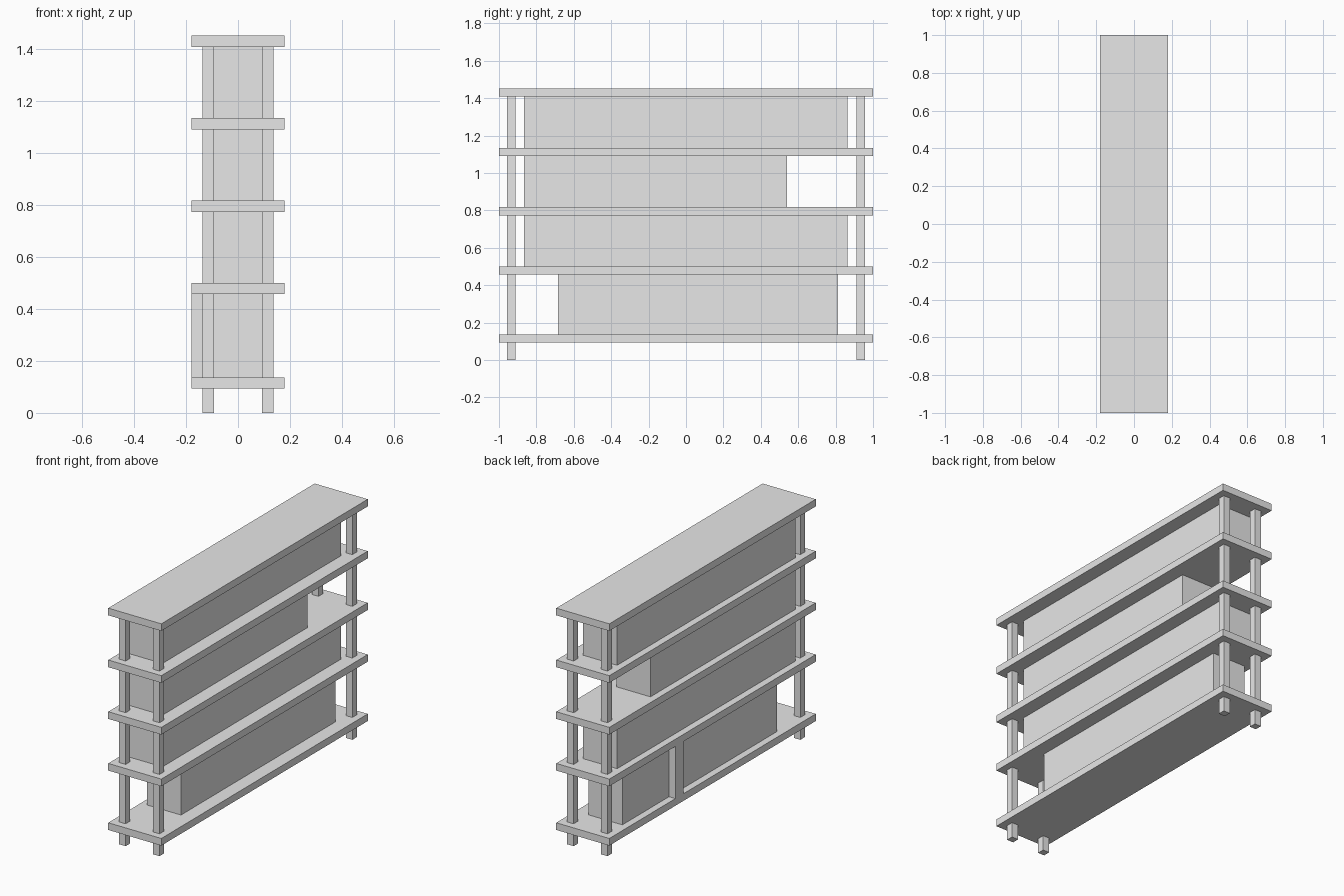
import bpy
import bmesh
from mathutils import Vector

if "Cube" in bpy.data.objects:
    bpy.data.objects.remove(bpy.data.objects["Cube"], do_unlink=True)

grey = bpy.data.materials.new("light_grey")
grey.use_nodes = True
colour = (0.8, 0.8, 0.8, 1)
grey.diffuse_color = colour
grey.node_tree.nodes["Principled BSDF"].inputs["Base Color"].default_value = colour


def box(name, xs, ys, zs):
    """Add a flat-shaded box spanning the given (low, high) ranges."""
    low, high = (Vector(corner) for corner in zip(xs, ys, zs))
    bm = bmesh.new()
    bmesh.ops.create_cube(bm, size=1)
    bmesh.ops.scale(bm, vec=high - low, verts=bm.verts)
    bmesh.ops.translate(bm, vec=(low + high) / 2, verts=bm.verts)
    mesh = bpy.data.meshes.new(name)
    bm.to_mesh(mesh)
    bm.free()
    mesh.materials.append(grey)
    obj = bpy.data.objects.new(name, mesh)
    bpy.context.collection.objects.link(obj)
    return obj


HALF_WIDTH = 0.18
THICK = 0.044
POST_IN, POST_OUT = 0.093, 0.137
shelf_bottoms = [0.093, 0.457, 0.774, 1.091, 1.409]

# Shelves
for i, z in enumerate(shelf_bottoms):
    box(f"shelf_{i + 1}", (-HALF_WIDTH, HALF_WIDTH), (-1, 1), (z, z + THICK))

# Four square posts running from the floor to the top shelf
for side_x, x_name in ((-1, "right"), (1, "left")):
    for side_y, y_name in ((-1, "front"), (1, "back")):
        xs = sorted((side_x * POST_IN, side_x * POST_OUT))
        ys = sorted((side_y * 0.912, side_y * 0.956))
        box(f"{y_name}_{x_name}_post", xs, ys, (0, shelf_bottoms[-1]))

# One solid storage block on each level
block_lengths = [(-0.685, 0.812), (-0.865, 0.863), (-0.865, 0.54), (-0.865, 0.863)]
for i, ys in enumerate(block_lengths):
    zs = (shelf_bottoms[i] + THICK, shelf_bottoms[i + 1])
    box(f"storage_block_{i + 1}", (-POST_OUT, POST_IN), ys, zs)

# Upright divider standing proud of the lowest block
box("divider", (-HALF_WIDTH, -POST_OUT), (0.28, 0.36),
    (shelf_bottoms[0] + THICK, shelf_bottoms[1]))
